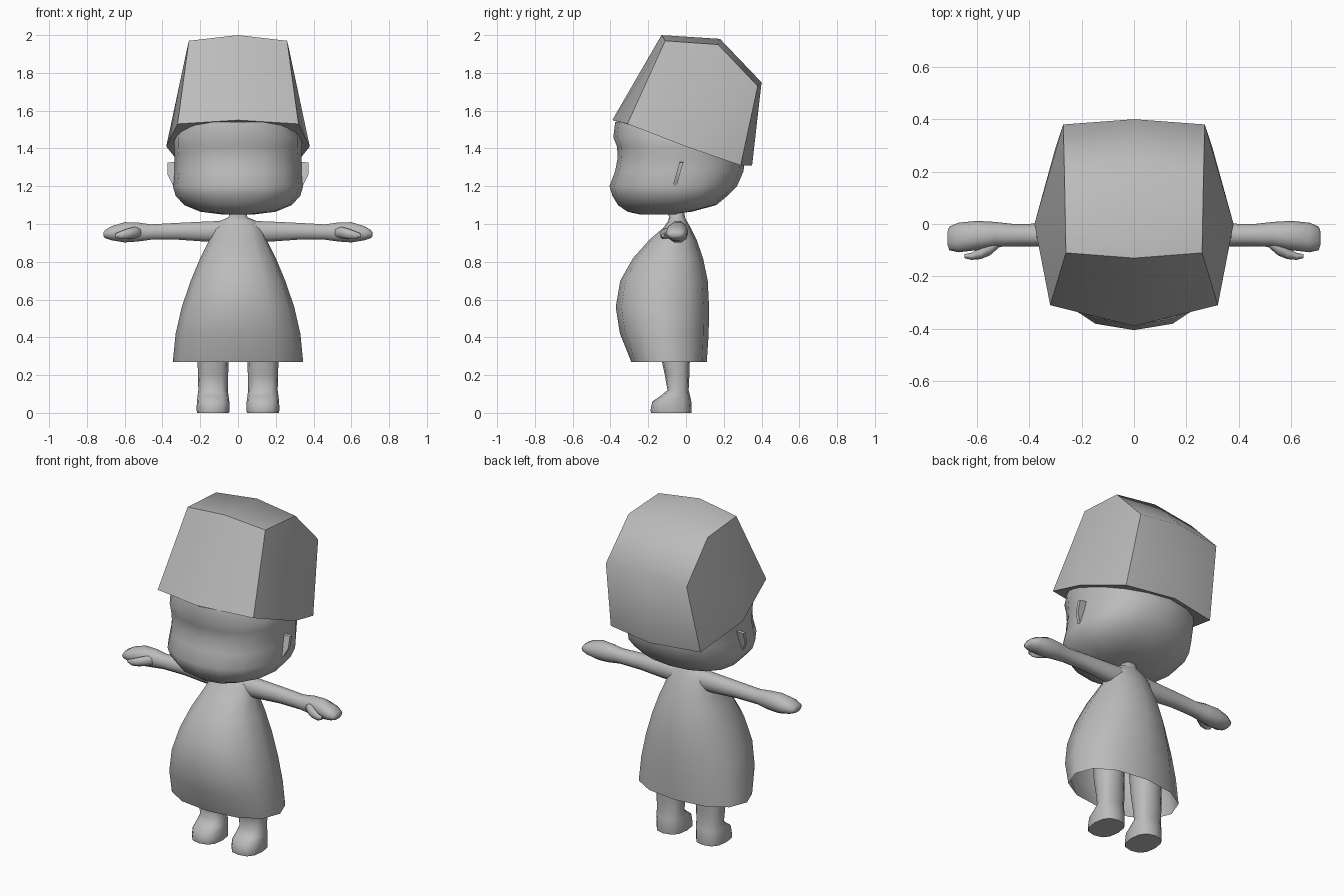
import bpy, bmesh, math
from mathutils import Vector

cube = bpy.data.objects.get("Cube")
if cube:
    bpy.data.objects.remove(cube, do_unlink=True)

grey = bpy.data.materials.new("plain grey")
grey.use_nodes = True
COLOUR = (0.5, 0.5, 0.5, 1)
grey.diffuse_color = COLOUR
grey.node_tree.nodes["Principled BSDF"].inputs["Base Color"].default_value = COLOUR


def finish(name, bm, angle=60, mirror=False):
    """Turn a bmesh into a smooth shaded, optionally mirrored object."""
    bmesh.ops.recalc_face_normals(bm, faces=bm.faces)
    mesh = bpy.data.meshes.new(name)
    bm.to_mesh(mesh)
    bm.free()
    obj = bpy.data.objects.new(name, mesh)
    bpy.context.collection.objects.link(obj)
    mesh.materials.append(grey)
    bpy.ops.object.select_all(action="DESELECT")
    obj.select_set(True)
    bpy.context.view_layer.objects.active = obj
    if mirror:
        mod = obj.modifiers.new("mirror", "MIRROR")
        mod.use_clip = True
    bpy.ops.object.shade_smooth_by_angle(angle=math.radians(angle))
    return obj


def loft(name, rings, sides=12, power=2.0, caps=(True, True), angle=60, mirror=False):
    """Skin a list of rings: (centre, axis u, axis v front, axis v back)."""
    bm = bmesh.new()
    loops = []
    for centre, u, front, back in rings:
        loop = []
        for i in range(sides):
            a = math.tau * i / sides
            c, s = math.cos(a), math.sin(a)
            cu = math.copysign(abs(c) ** (2 / power), c)
            sv = abs(s) ** (2 / power)
            p = Vector(centre) + Vector(u) * cu + Vector(front if s < 0 else back) * sv
            loop.append(bm.verts.new(p))
        loops.append(loop)
    for a, b in zip(loops, loops[1:]):
        for i in range(sides):
            j = (i + 1) % sides
            bm.faces.new((a[i], a[j], b[j], b[i]))
    for wanted, loop in zip(caps, (loops[0], loops[-1])):
        if wanted:
            bm.faces.new(loop)
    return finish(name, bm, angle, mirror)


def level(z, width, front, back, x=0, mid=None):
    """Horizontal ring from its half width and its front and back y."""
    mid = (front + back) / 2 if mid is None else mid
    return (x, mid, z), (width, 0, 0), (0, front - mid, 0), (0, back - mid, 0)


def section(x, front, back, low, high):
    """Upright ring across an arm."""
    y, z = (front + back) / 2, (low + high) / 2
    h = (high - low) / 2
    return (x, y, z), (0, (back - front) / 2, 0), (0, 0, -h), (0, 0, h)


# Head
head = [(1.05, .08, -.24, -.1), (1.065, .2, -.31, .03), (1.1, .285, -.36, .16),
        (1.15, .33, -.39, .22), (1.2, .345, -.405, .27), (1.28, .335, -.375, .305),
        (1.35, .335, -.362, .31), (1.41, .34, -.365, .31), (1.46, .34, -.385, .3),
        (1.54, .3, -.375, .28)]
loft("head", [level(*r, mid=-.05) for r in head], 16, 2.25)

# Hat: centre profile and side profile joined, with the side fanned to one low point
centre = [(0, -.39, 1.55), (0, -.13, 2), (0, .18, 1.98), (0, .4, 1.75), (0, .35, 1.31)]
edge = [(.32, -.31, 1.53), (.26, -.11, 1.97), (.265, .17, 1.95),
        (.27, .38, 1.73), (.3, .29, 1.31)]
bm = bmesh.new()
mid_verts = [bm.verts.new(p) for p in centre]
edge_verts = [bm.verts.new(p) for p in edge]
side = bm.verts.new((.38, 0, 1.41))
under = bm.verts.new((0, -.02, 1.44))
for i in range(4):
    bm.faces.new((mid_verts[i], mid_verts[i + 1], edge_verts[i + 1], edge_verts[i]))
    bm.faces.new((edge_verts[i], edge_verts[i + 1], side))
rim = [mid_verts[0], edge_verts[0], side, edge_verts[4], mid_verts[4]]
for a, b in zip(rim, rim[1:]):
    bm.faces.new((b, a, under))
finish("hat", bm, 60, True)

# Ears: thin tilted plates
bm = bmesh.new()
outline = [(.325, 1.33), (.372, 1.325), (.372, 1.26), (.345, 1.205), (.31, 1.22)]
plates = []
for offset in (-.01, .01):
    plates.append([bm.verts.new((x, -.06 + (z - 1.2) * .28 + offset, z)) for x, z in outline])
bm.faces.new(plates[0])
bm.faces.new(plates[1])
for i in range(5):
    j = (i + 1) % 5
    bm.faces.new((plates[0][i], plates[0][j], plates[1][j], plates[1][i]))
finish("ear", bm, 40, True)

# Dress with open hem, and the neck closing into the head
dress = [(.27, .345, -.29, .11), (.42, .33, -.35, .12), (.56, .298, -.372, .122),
         (.7, .25, -.348, .115), (.82, .2, -.28, .09), (.92, .15, -.19, .055),
         (.98, .13, -.12, .025), (1.015, .1, -.095, .005), (1.035, .05, -.09, -.005),
         (1.09, .04, -.1, -.015)]
loft("dress", [level(*r) for r in dress], 12, 2.25, (False, True))

# Arms
arm = [(.06, -.1, .01, .9, 1.02), (.18, -.09, .005, .905, 1.015), (.32, -.085, .002, .915, 1.008),
       (.46, -.085, 0, .915, 1), (.53, -.088, .008, .905, 1.01), (.6, -.1, .012, .9, 1.012),
       (.67, -.108, .005, .912, .99), (.705, -.1, -.01, .925, .968), (.712, -.08, -.03, .935, .955)]
loft("arm", [section(*r) for r in arm], 10, 2.2, mirror=True)

# Thumbs
thumb = [(.51, -.085, -.03, .93, .98), (.55, -.12, -.06, .925, .985), (.585, -.134, -.09, .92, .975),
         (.62, -.137, -.11, .92, .962), (.648, -.13, -.115, .93, .95)]
loft("thumb", [section(*r) for r in thumb], 8, mirror=True)

# Legs with feet
leg = [(0, .085, -.185, .028), (.015, .087, -.188, .03), (.06, .086, -.178, .028),
       (.09, .082, -.135, .022), (.12, .078, -.098, .014), (.2, .08, -.112, .018),
       (.27, .082, -.127, .02), (.42, .084, -.15, .03)]
loft("leg", [level(*r, x=.132) for r in leg], 12, 2.5, mirror=True)
